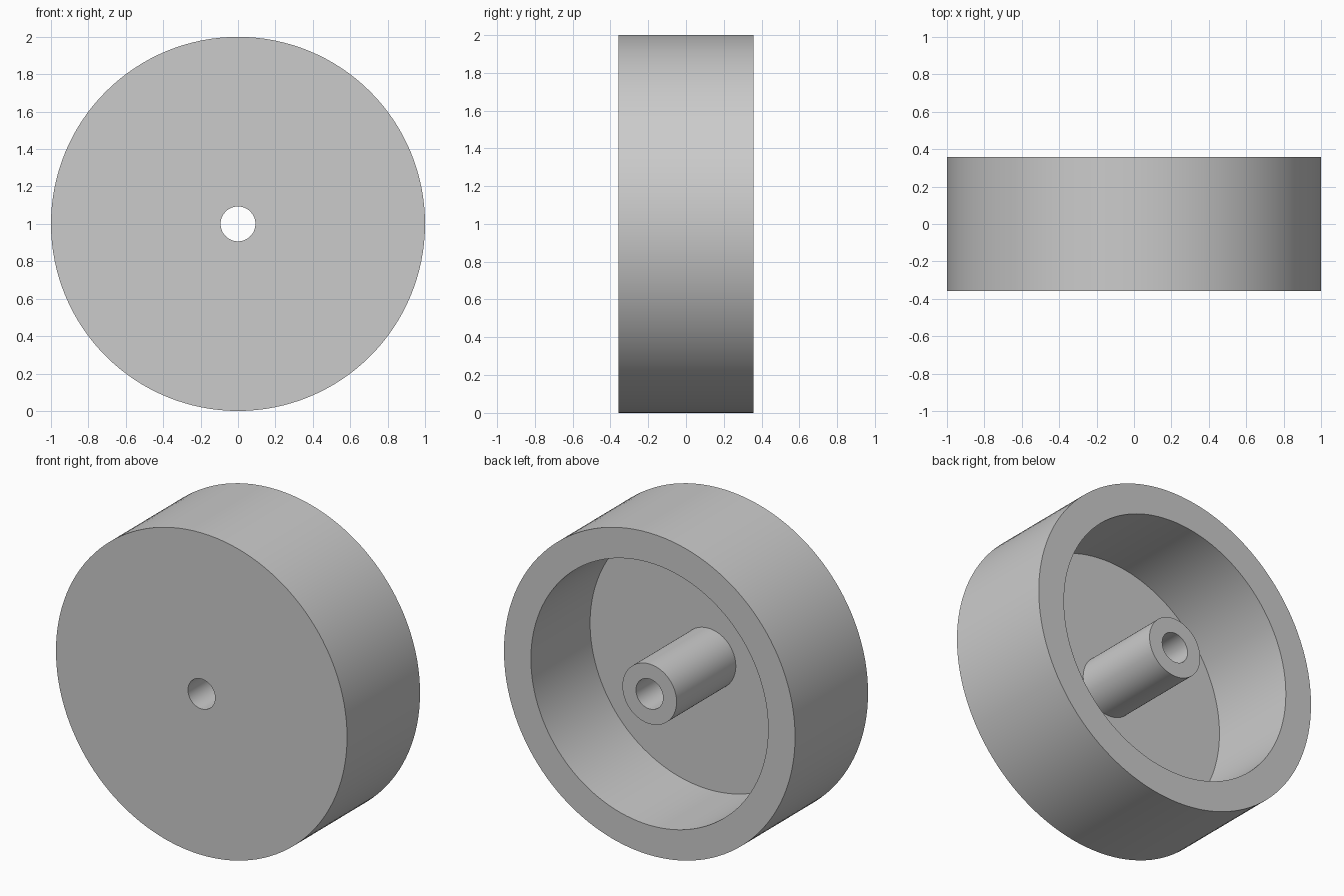
import bpy, bmesh, math
from mathutils import Vector, Matrix

cube = bpy.data.objects.get("Cube")
if cube:
    bpy.data.objects.remove(cube, do_unlink=True)

SEGMENTS = 128
OUTER, INNER = 1.0, 0.815        # rim radii
BOSS, BORE = 0.186, 0.093        # hub radii
FRONT, BACK = -0.358, 0.358
FLOOR = FRONT + 0.135            # inner side of the front disc

grey = bpy.data.materials.new("light_grey")
grey.use_nodes = True
colour = (0.6, 0.6, 0.6, 1)
grey.diffuse_color = colour
grey.node_tree.nodes["Principled BSDF"].inputs["Base Color"].default_value = colour


def lathe(name, profile):
    """Revolve a closed (radius, y) profile about the wheel axle."""
    bm = bmesh.new()
    verts = [bm.verts.new((r, y, 0)) for r, y in profile]
    edges = [bm.edges.new((v, verts[i - 1])) for i, v in enumerate(verts)]
    bmesh.ops.spin(bm, geom=verts + edges, cent=(0, 0, 0), axis=(0, 1, 0),
                   angle=math.tau, steps=SEGMENTS, use_merge=True)
    bmesh.ops.remove_doubles(bm, verts=bm.verts, dist=0.0001)
    bmesh.ops.recalc_face_normals(bm, faces=bm.faces)
    bmesh.ops.translate(bm, verts=bm.verts, vec=(0, 0, OUTER))
    mesh = bpy.data.meshes.new(name)
    bm.to_mesh(mesh)
    bm.free()
    mesh.materials.append(grey)
    obj = bpy.data.objects.new(name, mesh)
    bpy.context.collection.objects.link(obj)
    bpy.ops.object.select_all(action='DESELECT')
    obj.select_set(True)
    bpy.context.view_layer.objects.active = obj
    bpy.ops.object.shade_smooth_by_angle(angle=math.radians(30))
    return obj


# Wheel: front disc, rim and bored hub as one solid
lathe("wheel", [
    (BORE, FRONT), (OUTER, FRONT), (OUTER, BACK), (INNER, BACK),
    (INNER, FLOOR), (BOSS, FLOOR), (BOSS, BACK), (BORE, BACK),
])
